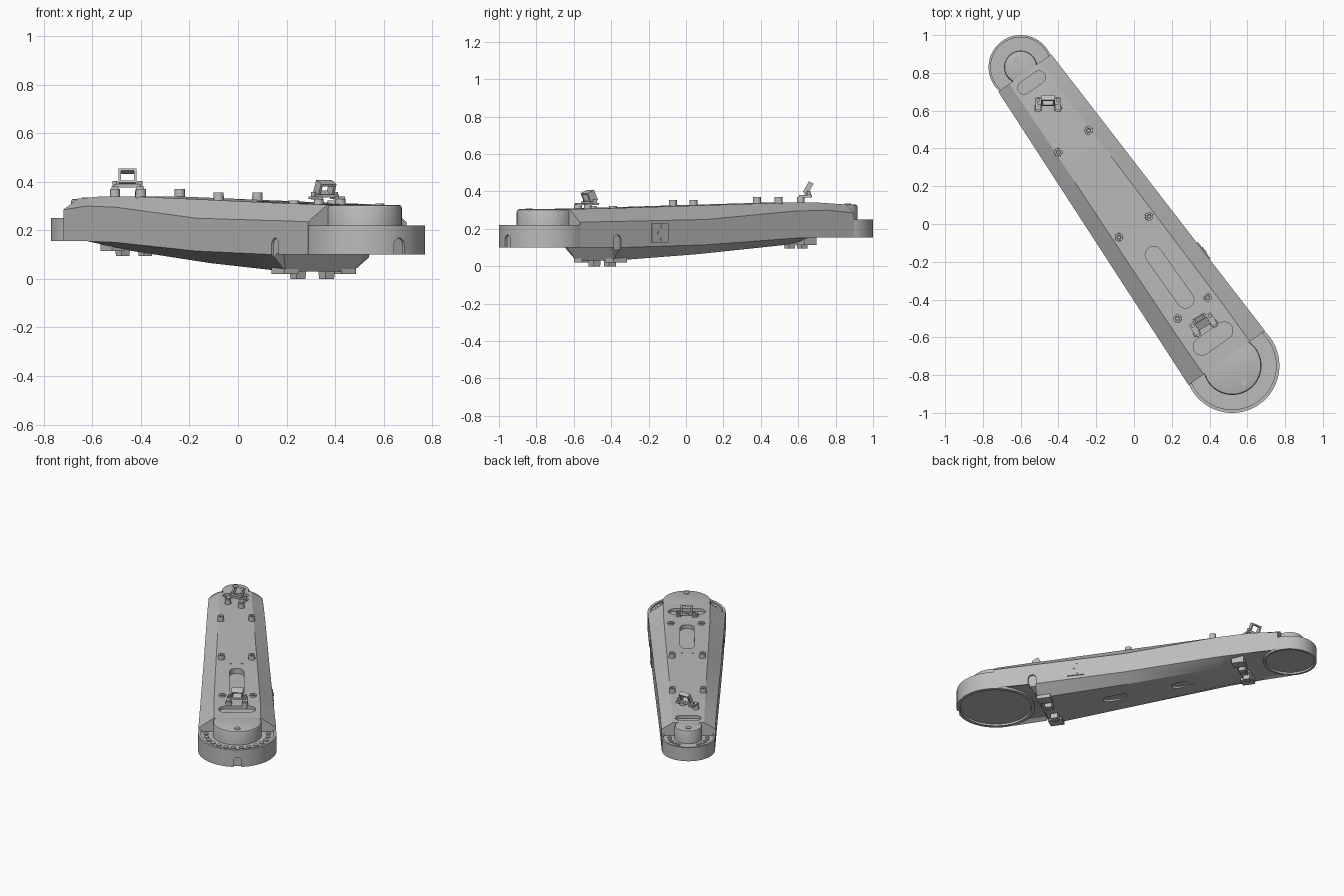
import bpy, bmesh
from math import pi, sin, cos, radians, atan2, hypot
from mathutils import Matrix, Vector

if "Cube" in bpy.data.objects:
    bpy.data.objects.remove(bpy.data.objects["Cube"])

GREY = (0.5, 0.5, 0.5, 1)
grey = bpy.data.materials.new("plain grey")
grey.use_nodes = True
grey.diffuse_color = GREY
grey.node_tree.nodes["Principled BSDF"].inputs["Base Color"].default_value = GREY

# Arm frame: x runs from the large end to the small end, y across the arm
BIG, SMALL = Vector((0.52, -0.75, 0)), Vector((-0.6, 0.83, 0))
AXIS = SMALL - BIG
L = hypot(AXIS.x, AXIS.y)
ARM = Matrix.Translation(BIG) @ Matrix.Rotation(atan2(AXIS.y, AXIS.x), 4, 'Z')
R_BIG, R_SMALL = 0.25, 0.17
parts = []


def at(x, y, z):
    return Matrix.Translation((x, y, z))


def finish(name, bm, matrix):
    bmesh.ops.recalc_face_normals(bm, faces=bm.faces)
    mesh = bpy.data.meshes.new(name)
    bm.to_mesh(mesh)
    bm.free()
    mesh.materials.append(grey)
    ob = bpy.data.objects.new(name, mesh)
    ob.matrix_world = matrix
    bpy.context.collection.objects.link(ob)
    parts.append(ob)
    return ob


def loft(name, rings, matrix):
    """Skin equal closed rings of points and cap both ends."""
    bm = bmesh.new()
    rows = [[bm.verts.new(p) for p in ring] for ring in rings]
    n = len(rows[0])
    for a, b in zip(rows, rows[1:]):
        for i in range(n):
            bm.faces.new((a[i], a[(i + 1) % n], b[(i + 1) % n], b[i]))
    bm.faces.new(rows[0])
    bm.faces.new(rows[-1])
    return finish(name, bm, matrix)


def lathe(name, profile, matrix, n=64):
    rings = [[(r * cos(2 * pi * i / n), r * sin(2 * pi * i / n), z) for i in range(n)]
             for r, z in profile]
    return loft(name, rings, matrix)


def box(name, size, matrix, taper=1.0):
    x, y, z = (s / 2 for s in size)
    rings = [[(-x * t, -y * t, h), (x * t, -y * t, h), (x * t, y * t, h), (-x * t, y * t, h)]
             for h, t in ((-z, taper), (z, 1))]
    return loft(name, rings, matrix)


def pill(name, half, r, depth, matrix, n=12):
    """Stadium-shaped prism, long in x."""
    outline = []
    for side in (1, -1):
        for i in range(n + 1):
            a = -pi / 2 + pi * i / n
            outline.append((side * (half + r * cos(a)), side * r * sin(a)))
    return loft(name, [[(x, y, z) for x, y in outline] for z in (-depth / 2, depth / 2)], matrix)


def cut(targets, cutter):
    parts.remove(cutter)
    cutter.hide_render = True
    for ob in targets:
        mod = ob.modifiers.new("cut", 'BOOLEAN')
        mod.operation, mod.solver, mod.object = 'DIFFERENCE', 'EXACT', cutter
        bpy.context.view_layer.objects.active = ob
        bpy.ops.object.modifier_apply(modifier=mod.name)
    bpy.data.objects.remove(cutter)


# Main shell: u, belly half width, belly z, lower side z, upper side z, crown half width, crown z
stations = [
    (0.05, 0.22, 0.118, 0.10, 0.235, 0.15, 0.305),
    (0.28, 0.21, 0.112, 0.10, 0.24, 0.148, 0.31),
    (0.32, 0.17, 0.03, 0.10, 0.24, 0.147, 0.31),
    (0.9, 0.14, 0.065, 0.115, 0.25, 0.13, 0.325),
    (1.5, 0.11, 0.115, 0.15, 0.295, 0.11, 0.34),
    (1.72, 0.14, 0.165, 0.155, 0.30, 0.105, 0.34),
    (1.9, 0.15, 0.17, 0.155, 0.285, 0.10, 0.33),
]
rings = []
for u, bw, zb, low, high, tw, zt in stations:
    w = R_BIG + (R_SMALL - R_BIG) * u / L
    half = [(bw, zb), (w, low), (w, high), (tw, zt)]
    rings.append([(u, v, z) for v, z in half] + [(u, -v, z) for v, z in reversed(half)])
shell = loft("arm_shell", rings, ARM)

# Round joint at each end: lipped ring, raised cap, cap plug
caps, hubs = [], []
for tag, u, r, z0, z1, cap_r, cap_z in (("large", 0, R_BIG, 0.10, 0.22, 0.155, 0.305),
                                        ("small", L, R_SMALL, 0.155, 0.25, 0.088, 0.33)):
    m = ARM @ at(u, 0, 0)
    hubs.append(lathe(tag + "_joint_ring", [
        (0.9 * r, z0 + 0.012), (0.91 * r, z0), (r, z0), (r, z1),
        (0.93 * r, z1), (0.93 * r, z1 - 0.01), (0.3 * r, z1 - 0.01)], m))
    caps.append(lathe(tag + "_joint_cap", [(cap_r, z1 - 0.03), (cap_r, cap_z - 0.012),
                                           (cap_r - 0.004, cap_z - 0.003), (cap_r - 0.012, cap_z)], m))
    end = -1 if u == 0 else 1
    lathe(tag + "_cap_plug", [(0.018, cap_z - 0.01), (0.018, cap_z + 0.005)],
          m @ at(end * (cap_r - 0.045), 0, 0), 20)

# Screws around both joint rings
large_angles = [180 + (i - 6.5) * 14.5 for i in range(14)]
small_angles = [s * (32 + i * 15) for s in (1, -1) for i in range(5)]
for angles, u, r, z, size in ((large_angles, 0, 0.2, 0.21, 0.016),
                              (small_angles, L, 0.121, 0.24, 0.013)):
    for a in angles:
        a = radians(a)
        lathe("ring_screw", [(size, z - 0.01), (size, z + 0.006)],
              ARM @ at(u + r * cos(a), r * sin(a), 0), 14)

# Recesses in the crown and the belly
turn = Matrix.Rotation(pi / 2, 4, 'Z')
cut([shell], pill("cutter", 0.145, 0.045, 0.1, ARM @ at(0.574, 0, 0.335)))
cut([shell, caps[0]], pill("cutter", 0.072, 0.046, 0.1, ARM @ at(0.176, 0, 0.338) @ turn))
cut([shell, caps[1]], pill("cutter", 0.048, 0.034, 0.1, ARM @ at(1.837, 0, 0.363) @ turn))
for u, z in ((0.79, 0.03), (1.24, 0.062)):
    cut([shell], pill("cutter", 0.05, 0.03, 0.1, ARM @ at(u, 0, z - 0.012)))

# Arched notches along the lower edge
upright = Matrix.Rotation(pi / 2, 4, 'Y')
for target, u, v, spin in ((shell, 0.3, 0.24, pi / 2), (shell, 0.3, -0.24, pi / 2),
                           (hubs[0], -0.25, 0, 0)):
    cut([target], pill("cutter", 0.05, 0.026, 0.028,
                       ARM @ at(u, v, 0.092) @ Matrix.Rotation(spin, 4, 'Z') @ upright))

# Mounting studs on the crown, with a socket in each
for x, y, top in ((-0.24, 0.495, 0.37), (-0.40, 0.38, 0.37), (0.08, 0.04, 0.355),
                  (-0.08, -0.07, 0.355), (0.39, -0.39, 0.322), (0.23, -0.5, 0.322)):
    lathe("mounting_stud", [(0.023, 0.27), (0.021, top), (0.011, top), (0.009, top - 0.012)],
          at(x, y, 0), 20)
for x, y in ((0.01, -0.09), (0.07, -0.05)):
    lathe("small_pin", [(0.008, 0.3), (0.008, 0.326)], at(x, y, 0), 12)


# Top brackets: posts, crossbar, ears and a tilted open frame
def top_bracket(tag, m, tilt, wide):
    for s in (1, -1):
        lathe(tag + "_bracket_post", [(0.022, -0.03), (0.02, 0.034)], m @ at(s * 0.052, -0.025, 0), 18)
        box(tag + "_bracket_ear", (0.03, 0.07, 0.012), m @ at(s * 0.052, 0, 0.038))
        lathe(tag + "_bracket_bolt", [(0.01, 0.03), (0.01, 0.066)], m @ at(s * 0.052, 0.018, 0), 12)
    box(tag + "_bracket_bar", (0.11, 0.035, 0.014), m @ at(0, 0.012, 0.046))
    frame = m @ at(0, 0.015, 0.082) @ Matrix.Rotation(tilt, 4, 'X')
    for s in (1, -1):
        box(tag + "_frame_side", (0.01, wide, 0.065), frame @ at(s * 0.032, 0, 0))
        box(tag + "_frame_rail", (0.07, wide, 0.01), frame @ at(0, 0, s * 0.028))


top_bracket("small_end", at(-0.455, 0.638, 0.337), radians(-30), 0.028)
top_bracket("large_end", at(0.365, -0.53, 0.3) @ Matrix.Rotation(radians(30), 4, 'Z')
            @ Matrix.Diagonal((1, 1, 0.88, 1)), radians(25), 0.045)


# Under brackets: side blocks, tapered middle and a cross plate
def under_bracket(tag, u, v, low, high, size):
    mid = (low + high) / 2
    for s in (1, -1):
        box(tag + "_under_block", (size, size * 0.8, high - low - 0.02),
            ARM @ at(u, s * v, mid + 0.01))
        box(tag + "_under_foot", (size * 0.7, size * 0.7, high - low),
            ARM @ at(u + 0.01, s * v * 0.5, mid), 0.7)
    box(tag + "_under_plate", (size * 0.6, v * 2, 0.03), ARM @ at(u, 0, mid))


under_bracket("large_end", 0.36, 0.145, 0.0, 0.12, 0.09)
under_bracket("small_end", 1.63, 0.115, 0.095, 0.18, 0.08)

# Side plate with three screws, flush on the sloping flank
u_plate = 0.585
slope = atan2(R_BIG - R_SMALL, L)
flank = ARM @ at(u_plate, -(R_BIG - (R_BIG - R_SMALL) * u_plate / L), 0.18) @ Matrix.Rotation(slope, 4, 'Z')
box("side_plate", (0.11, 0.014, 0.105), flank)
for i in (-1, 0, 1):
    lathe("side_plate_screw", [(0.008, 0), (0.008, 0.011)],
          flank @ at(0.02 * (i % 2) - 0.01, 0, i * 0.034) @ Matrix.Rotation(pi / 2, 4, 'X'), 12)

# Smooth the round parts and keep the edges sharp
bpy.ops.object.select_all(action='DESELECT')
for ob in parts:
    ob.select_set(True)
bpy.context.view_layer.objects.active = shell
bpy.ops.object.shade_smooth_by_angle(angle=radians(25))
